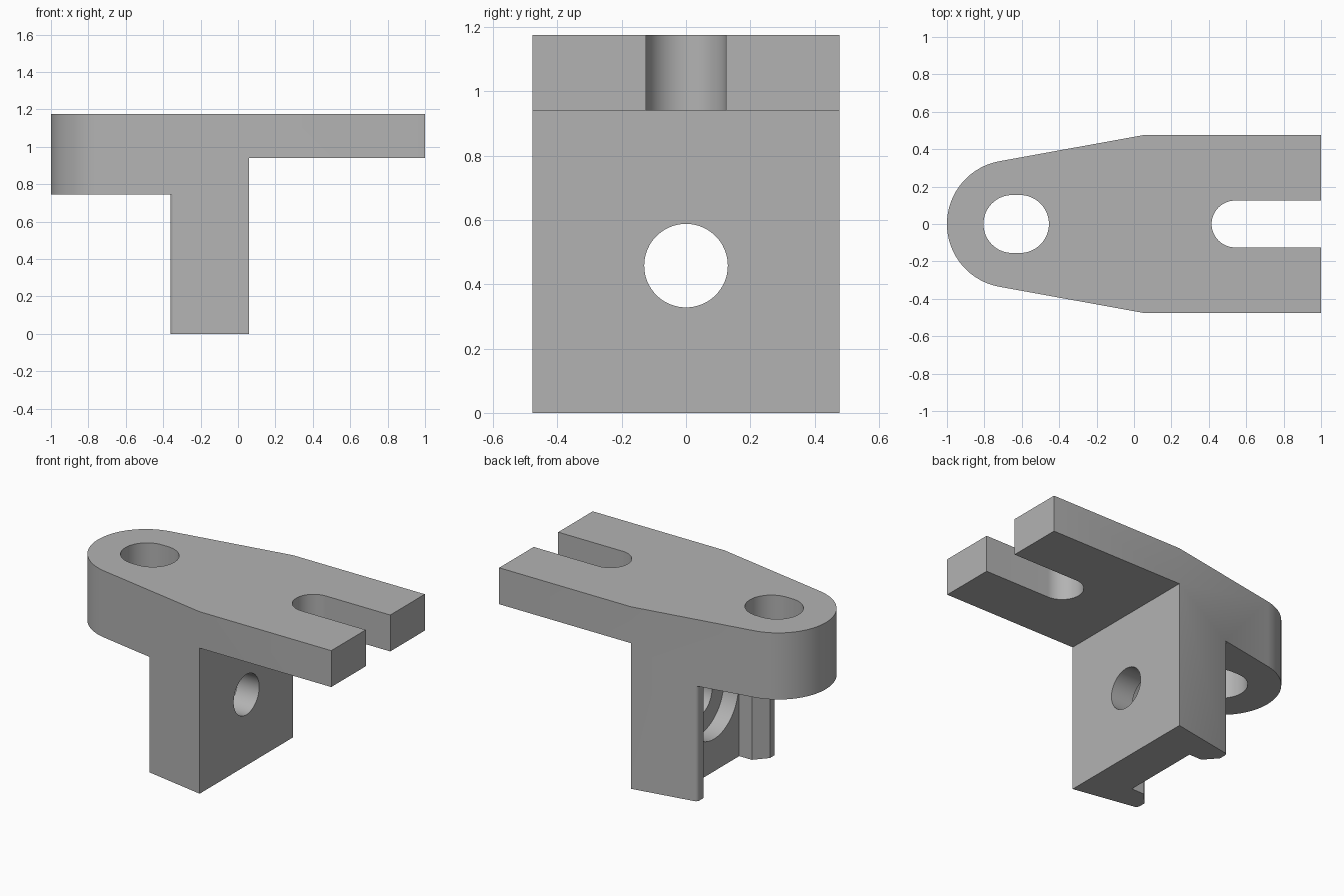
import bpy, bmesh
from math import pi, sin, cos, radians

if "Cube" in bpy.data.objects:
    bpy.data.objects.remove(bpy.data.objects["Cube"])

TOP, ARM_Z, BOSS_Z = 1.175, 0.94, 0.745
STEM_FRONT, STEM_BACK = 0.06, -0.362


def arc(cx, cy, r, start, end, steps):
    """Points on an arc, angles in degrees."""
    angles = [radians(start + (end - start) * i / steps) for i in range(steps + 1)]
    return [(cx + r * cos(a), cy + r * sin(a)) for a in angles]


def mirrored(half):
    """Close a half profile across the y = 0 plane."""
    return half + [(x, -y) for x, y in reversed(half)]


def stadium(x0, x1, r):
    return arc(x1, 0, r, -90, 90, 32) + arc(x0, 0, r, 90, 270, 32)


def prism(name, points, low, high, axis="Z"):
    """Extrude a plan profile along z, or a (y, z) profile along x."""
    def place(p, h):
        return (p[0], p[1], h) if axis == "Z" else (h, p[0], p[1])
    bm = bmesh.new()
    face = bm.faces.new([bm.verts.new(place(p, low)) for p in points])
    new = bmesh.ops.extrude_face_region(bm, geom=[face])["geom"]
    shift = (0, 0, high - low) if axis == "Z" else (high - low, 0, 0)
    bmesh.ops.translate(bm, vec=shift,
                        verts=[v for v in new if isinstance(v, bmesh.types.BMVert)])
    bmesh.ops.recalc_face_normals(bm, faces=bm.faces)
    mesh = bpy.data.meshes.new(name)
    bm.to_mesh(mesh)
    bm.free()
    obj = bpy.data.objects.new(name, mesh)
    bpy.context.collection.objects.link(obj)
    return obj


# Bracket blank: rounded nose, tapered sides, straight arms
outline = mirrored([(1, 0.477), (STEM_FRONT, 0.477)]
                   + arc(-0.659, 0, 0.341, 100.5, 179, 24))
bracket = prism("bracket", outline, 0, TOP)

# Space under the nose, including the channel between the two stem ribs
under_nose = mirrored([(-1.2, 0.6), (STEM_BACK + 0.025, 0.6)]
                      + arc(STEM_BACK + 0.025, 0.38, 0.025, 90, 180, 6)
                      + [(STEM_BACK, 0.338), (-0.29, 0.257), (-0.2, 0.257)])
under_arms = mirrored([(STEM_FRONT, 0.6), (1.2, 0.6)])

cutters = [
    prism("nose_clearance", under_nose, -0.1, BOSS_Z),
    prism("arm_clearance", under_arms, -0.1, ARM_Z),
    prism("nose_hole", stadium(-0.65, -0.61, 0.155), 0.5, 1.4),
    prism("fork_slot", stadium(0.54, 1.3, 0.125), 0.5, 1.4),
    prism("stem_hole", arc(0, 0.458, 0.13, 0, 354.375, 63), -0.3, 0.2, "X"),
    prism("counterbore", arc(0, 0.458, 0.25, 0, 354.375, 63), -0.25, -0.095, "X"),
]

bpy.ops.object.select_all(action="DESELECT")
bpy.context.view_layer.objects.active = bracket
bracket.select_set(True)
for cutter in cutters:
    cutter.hide_render = True
    mod = bracket.modifiers.new(cutter.name, "BOOLEAN")
    mod.operation = "DIFFERENCE"
    mod.solver = "EXACT"
    mod.object = cutter
    bpy.ops.object.modifier_apply(modifier=mod.name)
for cutter in cutters:
    bpy.data.objects.remove(cutter)

# Plain grey finish
grey = bpy.data.materials.new("plain_grey")
grey.use_nodes = True
colour = (0.45, 0.45, 0.45, 1)
grey.diffuse_color = colour
grey.node_tree.nodes["Principled BSDF"].inputs["Base Color"].default_value = colour
bracket.data.materials.clear()
bracket.data.materials.append(grey)
bpy.ops.object.shade_smooth_by_angle(angle=radians(25))
